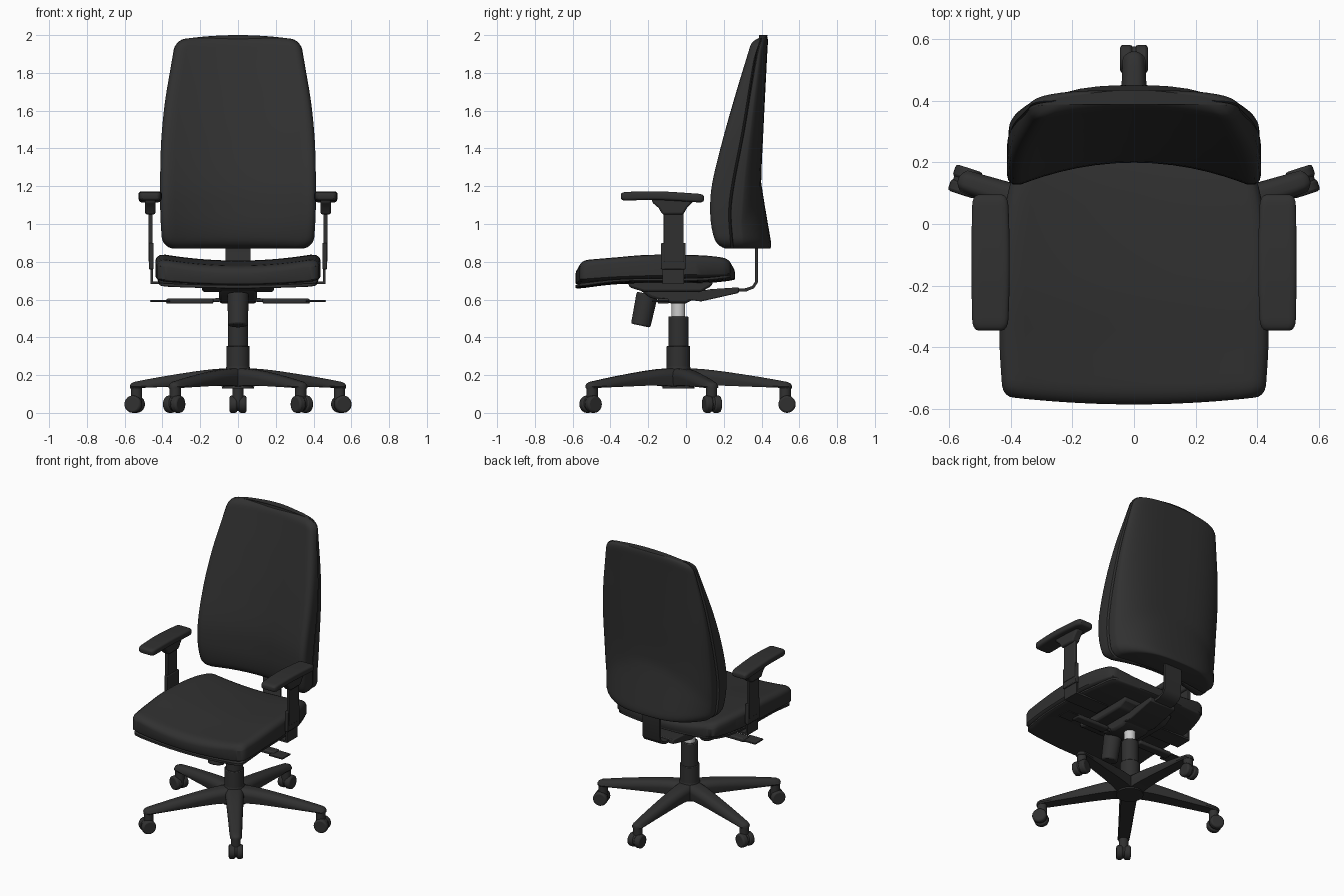
import bpy, bmesh, math
from mathutils import Matrix, Vector

if "Cube" in bpy.data.objects:
    bpy.data.objects.remove(bpy.data.objects["Cube"])

def material(name, c):
    m = bpy.data.materials.new(name)
    m.diffuse_color = (c, c, c, 1)
    m.use_nodes = True
    m.node_tree.nodes["Principled BSDF"].inputs["Base Color"].default_value = m.diffuse_color
    return m

DARK, STEEL = material("dark", 0.03), material("steel", 0.6)

def finish(bm, name, mat=DARK, mirror=False, bevel=0.0, angle=40, matrix=None):
    bmesh.ops.recalc_face_normals(bm, faces=bm.faces)
    if matrix:
        bm.transform(matrix)
    me = bpy.data.meshes.new(name)
    bm.to_mesh(me)
    bm.free()
    ob = bpy.data.objects.new(name, me)
    bpy.context.collection.objects.link(ob)
    me.materials.append(mat)
    bpy.ops.object.select_all(action='DESELECT')
    ob.select_set(True)
    bpy.context.view_layer.objects.active = ob
    bpy.ops.object.shade_smooth_by_angle(angle=math.radians(angle))
    if bevel:
        b = ob.modifiers.new("bevel", 'BEVEL')
        b.width, b.segments, b.limit_method = bevel, 2, 'ANGLE'
    if mirror:
        ob.modifiers.new("mirror", 'MIRROR')
    return ob

def curve(*pts):
    """Smooth function through (position, value) points."""
    n = len(pts)
    def slope(i):
        a, b = pts[max(i - 1, 0)], pts[min(i + 1, n - 1)]
        return (b[1] - a[1]) / (b[0] - a[0])
    def f(x):
        x = min(max(x, pts[0][0]), pts[-1][0])
        i = next(k for k in range(n - 1) if x <= pts[k + 1][0])
        (x0, y0), (x1, y1) = pts[i], pts[i + 1]
        h = x1 - x0
        t = (x - x0) / h
        return ((2*t**3 - 3*t*t + 1)*y0 + (t**3 - 2*t*t + t)*h*slope(i)
                + (3*t*t - 2*t**3)*y1 + (t**3 - t*t)*h*slope(i + 1))
    return f

def rnd(s, k):
    """Quarter-circle falloff, 0 inside and 1 at |s| = 1."""
    t = min(max((abs(s) - 1 + k) / k, 0), 1)
    return 1 - math.sqrt(1 - t * t)

def slab(name, fa, fb, nu=20, nv=28, **kw):
    """Solid between two surfaces given over u, s in -1..1."""
    bm = bmesh.new()
    us = [math.sin(math.pi * (i / nu - .5)) for i in range(nu + 1)]
    ss = [math.sin(math.pi * (i / nv - .5)) for i in range(nv + 1)]
    A, B = [[[bm.verts.new(f(u, s)) for u in us] for s in ss] for f in (fa, fb)]
    for G in (A, B):
        for j in range(nv):
            for i in range(nu):
                bm.faces.new((G[j][i], G[j][i+1], G[j+1][i+1], G[j+1][i]))
    for j in range(nv):
        for i in (0, nu):
            bm.faces.new((A[j][i], A[j+1][i], B[j+1][i], B[j][i]))
    for i in range(nu):
        for j in (0, nv):
            bm.faces.new((A[j][i], A[j][i+1], B[j][i+1], B[j][i]))
    return finish(bm, name, **kw)

def prism(name, pts, x0, x1, **kw):
    """Side (y, z) profile extruded along x."""
    bm = bmesh.new()
    f = bm.faces.new([bm.verts.new((x0, y, z)) for y, z in pts])
    r = bmesh.ops.extrude_face_region(bm, geom=[f])
    bmesh.ops.translate(bm, vec=(x1 - x0, 0, 0),
                        verts=[v for v in r["geom"] if isinstance(v, bmesh.types.BMVert)])
    return finish(bm, name, **kw)

def box(name, x0, x1, y0, y1, z0, z1, **kw):
    return prism(name, [(y0, z0), (y1, z0), (y1, z1), (y0, z1)], x0, x1, **kw)

def rod(name, p, q, r1, r2=None, seg=32, matrix=Matrix(), **kw):
    p, q = Vector(p), Vector(q)
    d = q - p
    bm = bmesh.new()
    bmesh.ops.create_cone(bm, cap_ends=True, segments=seg, radius1=r1,
                          radius2=r1 if r2 is None else r2, depth=d.length)
    m = Matrix.Translation((p + q) / 2) @ d.to_track_quat('Z', 'Y').to_matrix().to_4x4()
    return finish(bm, name, matrix=matrix @ m, **kw)

# five-star base with casters
CY = -0.04
leg_w = curve((0, .062), (.3, .048), (.6, .036))
leg_top = curve((0, .238), (.15, .23), (.4, .195), (.6, .16))
leg_bot = curve((0, .13), (.12, .145), (.4, .138), (.6, .13))
def leg_point(u, s, top):
    r = .3 + .3 * s
    w = leg_w(r) * (1 if top else .85)
    r -= .02 * u * u * max(s, 0) ** 8
    drop = rnd(u, .7) * .04 + (rnd(s, .1) * .015 if s > 0 else 0)
    return (r, u * w, max(leg_top(r) - drop, leg_bot(r) + .008) if top else leg_bot(r))
for k in range(5):
    M = Matrix.Translation((0, CY, 0)) @ Matrix.Rotation(math.radians(90 + 72 * k), 4, 'Z')
    slab(f"base_leg_{k}", lambda u, s: leg_point(u, s, True),
         lambda u, s: leg_point(u, s, False), nu=12, nv=16, matrix=M)
    rod(f"caster_stem_{k}", (.565, 0, .06), (.565, 0, .14), .03, seg=20, matrix=M)
    for i, sgn in enumerate((-1, 1)):
        rod(f"caster_wheel_{k}_{i}", (.575, sgn * .004, .046), (.575, sgn * .045, .046),
            .046, seg=20, matrix=M, bevel=.01)
    rod(f"caster_axle_{k}", (.575, -.01, .05), (.575, .01, .05), .04, seg=20, matrix=M)
rod("base_hub", (0, CY, .13), (0, CY, .245), .085, .062)
rod("column_lower", (0, CY, .2), (0, CY, .355), .062, bevel=.004)
rod("column_upper", (0, CY, .35), (0, CY, .51), .053, bevel=.004)
rod("gas_piston", (0, CY, .5), (0, CY, .6), .036, mat=STEEL)

# tilt mechanism, tension knob and levers
prism("mechanism_housing", [(-.27, .69), (-.25, .655), (-.19, .61), (-.08, .58), (0, .58),
                            (.06, .61), (.1, .65), (.13, .69)], -.1, .1, bevel=.015)
prism("mechanism_flange", [(-.31, .7), (-.3, .665), (-.22, .64), (.08, .64), (.14, .675),
                           (.14, .7)], -.19, .19, bevel=.02)
rod("tension_knob", (0, -.205, .63), (0, -.24, .462), .057, .052, bevel=.008)
rod("lever_rod", (.08, -.12, .6), (.18, -.12, .592), .01, seg=12, mirror=True)
box("lever_grip", .13, .38, -.15, -.09, .578, .605, mirror=True, bevel=.008)
box("lever_paddle", .36, .465, -.18, -.09, .587, .597, mirror=True, bevel=.003)

# backrest carrier
prism("back_bracket", [(.0, .6), (.08, .59), (.28, .635), (.28, .665), (.13, .655), (.0, .63)],
      -.1, .1, bevel=.006)
prism("back_support_bar", [(.25, .64), (.32, .643), (.36, .66), (.38, .69), (.382, .95),
                           (.366, .95), (.366, .695), (.35, .672), (.315, .66), (.25, .656)],
      -.066, .066)

# seat cushion and pan
seat_w = curve((-.59, .425), (-.4, .436), (-.1, .435), (.1, .412), (.26, .37))
seat_top = curve((-.59, .815), (-.4, .83), (-.2, .845), (.1, .842), (.26, .825))
seat_bot = curve((-.59, .695), (-.35, .71), (.26, .725))
def seat_point(u, s, f, dish, sign, edge, scale=1.0):
    y = -.163 + .422 * s
    x = u * (seat_w(y) * scale - .035 * rnd(s, .1))
    drop = min(1, rnd(u, .12) + rnd(s, .13)) * edge
    return (x, y - s * .022 * u * u, f(y) - dish * (1 - u * u) + sign * drop)
slab("seat_cushion", lambda u, s: seat_point(u, s, seat_top, .04, -1, .04),
     lambda u, s: seat_point(u, s, seat_bot, .02, 1, .012))
pan_top = curve((-.59, .685), (-.35, .708), (.1, .715), (.26, .73))
pan_bot = curve((-.59, .665), (-.35, .692), (.1, .697), (.26, .712))
slab("seat_pan", lambda u, s: seat_point(u, s, pan_top, .01, -1, 0, .97),
     lambda u, s: seat_point(u, s, pan_bot, .01, 1, .006, .97))

# backrest cushion and rear shell
back_w = curve((.87, .4), (1.05, .411), (1.25, .412), (1.45, .406), (1.65, .387),
               (1.85, .355), (2, .33))
front = curve((.87, .155), (.95, .125), (1.05, .11), (1.2, .118), (1.45, .18), (1.7, .252),
              (1.92, .32), (2, .345))
recess = curve((.87, .075), (1.1, .09), (1.5, .07), (2, .04))
seam = curve((.87, .245), (1.1, .235), (1.5, .305), (1.9, .37), (2, .395))
rear = curve((.87, .40), (1.22, .398), (1.5, .41), (1.9, .43), (2, .436))
rear_round = curve((.87, .11), (1.3, .075), (2, .025))
def back_point(u, s, kind):
    z = 1.435 + .565 * s
    shell = kind in ("shell_front", "shell_rear")
    x = u * (back_w(z) - .06 * rnd(s, .11)) * (.985 if shell else 1)
    edge = min(1, rnd(u, .12) + rnd(s, .08))
    bow = 1 - u * u
    if kind == "front":
        y = front(z) + recess(z) * bow + edge * .05
    elif kind == "shell_rear":
        lumbar = max(0, 1.22 - .22 * u * u - z) * .16
        y = rear(z) + lumbar - rear_round(z) * abs(u) ** 4 - edge * .012
    else:
        y = seam(z) + .4 * recess(z) * bow * (1 - max(s, 0)) + (.006 * edge if shell else -.008 * edge)
    return (x, y, z - (.018 * u * u * s if s > 0 else 0))
slab("back_cushion", lambda u, s: back_point(u, s, "front"),
     lambda u, s: back_point(u, s, "cushion_rear"), nv=40)
slab("back_shell", lambda u, s: back_point(u, s, "shell_front"),
     lambda u, s: back_point(u, s, "shell_rear"), nv=48)

# armrests
pad_mid = curve((-.35, 1.146), (-.15, 1.15), (.1, 1.135))
def pad_point(u, s, sign):
    y = -.125 + .22 * s
    x = .465 + u * (.062 - .018 * rnd(s, .15)) + .006 * s * s * (1 if u < 0 else -.5)
    return (x, y, pad_mid(y) + sign * (.023 - .013 * min(1, rnd(u, .3) + rnd(s, .12))))
slab("armrest_pad", lambda u, s: pad_point(u, s, 1), lambda u, s: pad_point(u, s, -1),
     nu=14, nv=20, mirror=True)
prism("armrest_collar", [(-.125, 1.05), (-.015, 1.05), (.005, 1.085), (.035, 1.115),
                         (.035, 1.135), (-.18, 1.135), (-.18, 1.115), (-.145, 1.085)],
      .437, .492, mirror=True, bevel=.01)
box("armrest_post", .453, .475, -.118, -.012, .8, 1.1, mirror=True, bevel=.004)
box("armrest_sleeve", .447, .472, -.132, -.002, .76, .9, mirror=True, bevel=.005)
box("armrest_upright", .449, .462, -.125, -.01, .69, .78, mirror=True)
box("armrest_bracket", .2, .462, -.125, -.01, .682, .695, mirror=True)
